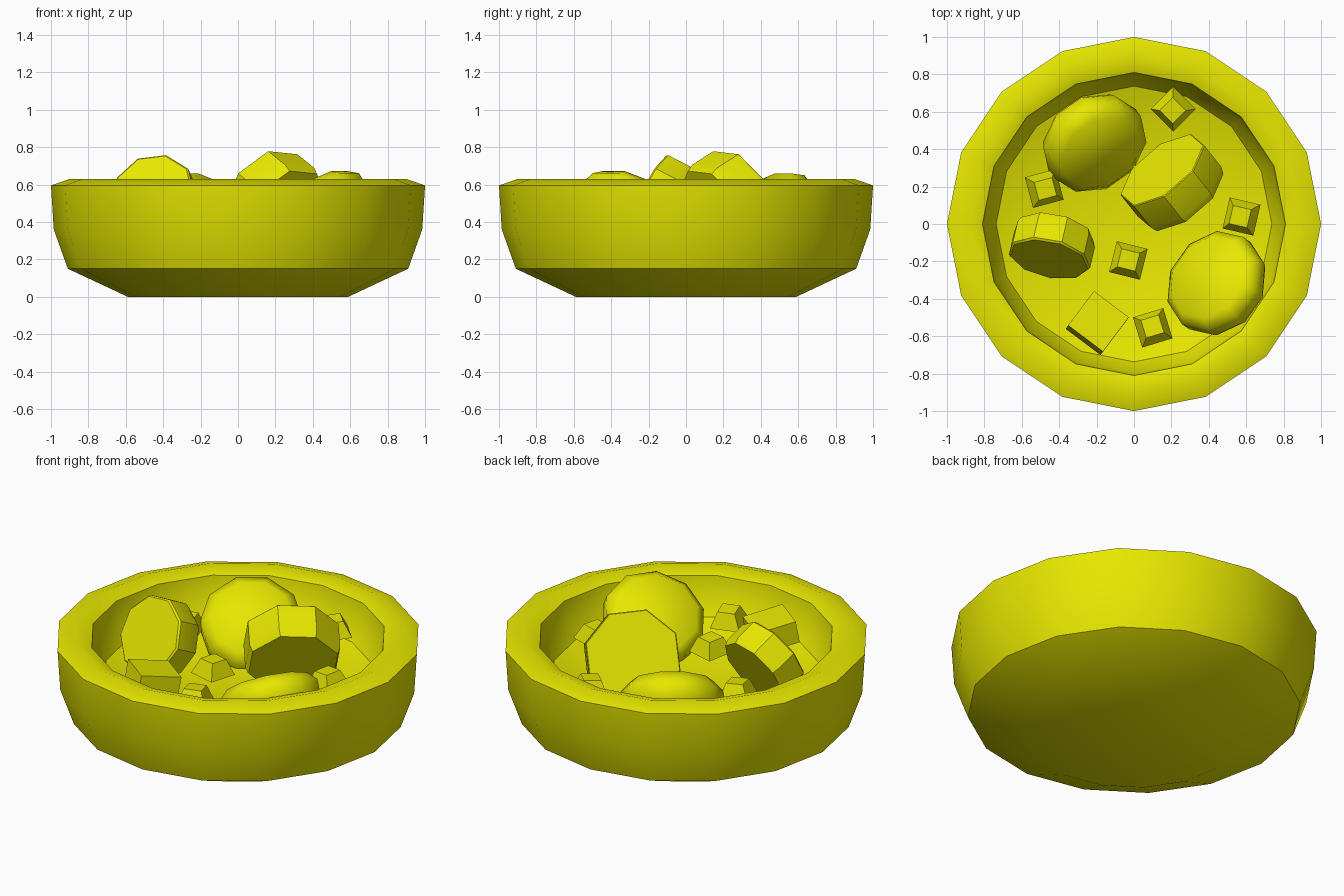
import bpy, bmesh, math
from mathutils import Vector, Matrix

old = bpy.data.objects.get("Cube")
if old:
    bpy.data.objects.remove(old, do_unlink=True)

COLOUR = (0.8, 0.8, 0.0, 1)
yellow = bpy.data.materials.new("bright yellow")
yellow.use_nodes = True
yellow.diffuse_color = COLOUR
yellow.node_tree.nodes["Principled BSDF"].inputs["Base Color"].default_value = COLOUR


def lathe(name, profile, sides, matrix=Matrix(), angle=30, turn=0.0):
    """Revolve (radius, height) points around z, closing both ends with flat caps."""
    bm = bmesh.new()
    rings = []
    for r, z in profile:
        ring = []
        for i in range(sides):
            a = turn + math.tau * i / sides
            ring.append(bm.verts.new((r * math.cos(a), r * math.sin(a), z)))
        rings.append(ring)
    for low, high in zip(rings, rings[1:]):
        for i in range(sides):
            j = (i + 1) % sides
            bm.faces.new((low[i], low[j], high[j], high[i]))
    bm.faces.new(list(reversed(rings[0])))
    bm.faces.new(rings[-1])
    bmesh.ops.recalc_face_normals(bm, faces=bm.faces)
    mesh = bpy.data.meshes.new(name)
    bm.to_mesh(mesh)
    bm.free()
    mesh.materials.append(yellow)
    obj = bpy.data.objects.new(name, mesh)
    bpy.context.collection.objects.link(obj)
    obj.matrix_world = matrix
    bpy.ops.object.select_all(action='DESELECT')
    obj.select_set(True)
    bpy.context.view_layer.objects.active = obj
    bpy.ops.object.shade_smooth_by_angle(angle=math.radians(angle))


def facing(centre, normal):
    """Tilt local z onto the normal at the centre, without spin."""
    tilt = Vector((0, 0, 1)).rotation_difference(Vector(normal))
    return Matrix.Translation(centre) @ tilt.to_matrix().to_4x4()


def cut_slice(name, centre, normal, radius, thick, soft, sides=10, twist=0, angle=32):
    """Thick disc whose front face sits at the centre, with an eased front edge."""
    profile = [(radius * 0.94, -thick), (radius, -thick * 0.8),
               (radius, -soft), (radius - soft, 0)]
    uphill = math.atan2(-normal[1], -normal[0])
    turn = uphill + math.pi / sides + math.radians(twist)
    lathe(name, profile, sides, facing(centre, normal), angle, turn)


# Bowl: outer wall, rounded rim, steep inner wall and flat floor in one profile
lathe("bowl", [(0.59, 0), (0.91, 0.15), (0.985, 0.36), (1, 0.595), (0.9, 0.63),
               (0.81, 0.6), (0.795, 0.49), (0.737, 0.385), (0.475, 0.295)], 16, angle=42)

# Slices leaning on the wall and on each other
cut_slice("back_slice", (-0.175, 0.38, 0.525), (0.35, -0.5, 0.75), 0.285, 0.17, 0.06, angle=50)
cut_slice("front_slice", (0.395, -0.285, 0.535), (-0.5, 0.35, 0.79), 0.285, 0.16, 0.05, angle=50)
cut_slice("middle_slice", (0.15, 0.29, 0.55), (-0.56, 0.7, 0.45), 0.27, 0.21, 0.005, 8, 5)
cut_slice("side_slice", (-0.455, -0.19, 0.565), (-0.2, -0.87, 0.45), 0.225, 0.17, 0.01, 9, 8)

# Flat wedge beside the front wall
lathe("wedge", [(0.165, -0.13), (0.165, 0)], 4,
      facing((-0.19, -0.52, 0.56), (0.1, 0.15, 1)), 20, math.radians(8))

# Small tapered cubes: x, y, spin in degrees
cubes = [(0.21, 0.615, 45), (-0.48, 0.19, 15), (0.575, 0.04, -13),
         (-0.03, -0.195, -14), (0.1, -0.555, 17)]
for n, (x, y, spin) in enumerate(cubes):
    place = facing((x, y, 0.445), (-x * 0.15, -y * 0.15, 1))
    spun = place @ Matrix.Rotation(math.radians(spin), 4, 'Z')
    lathe(f"small_cube_{n + 1}", [(0.12, 0), (0.07, 0.09)], 4, spun, 20, math.pi / 4)
